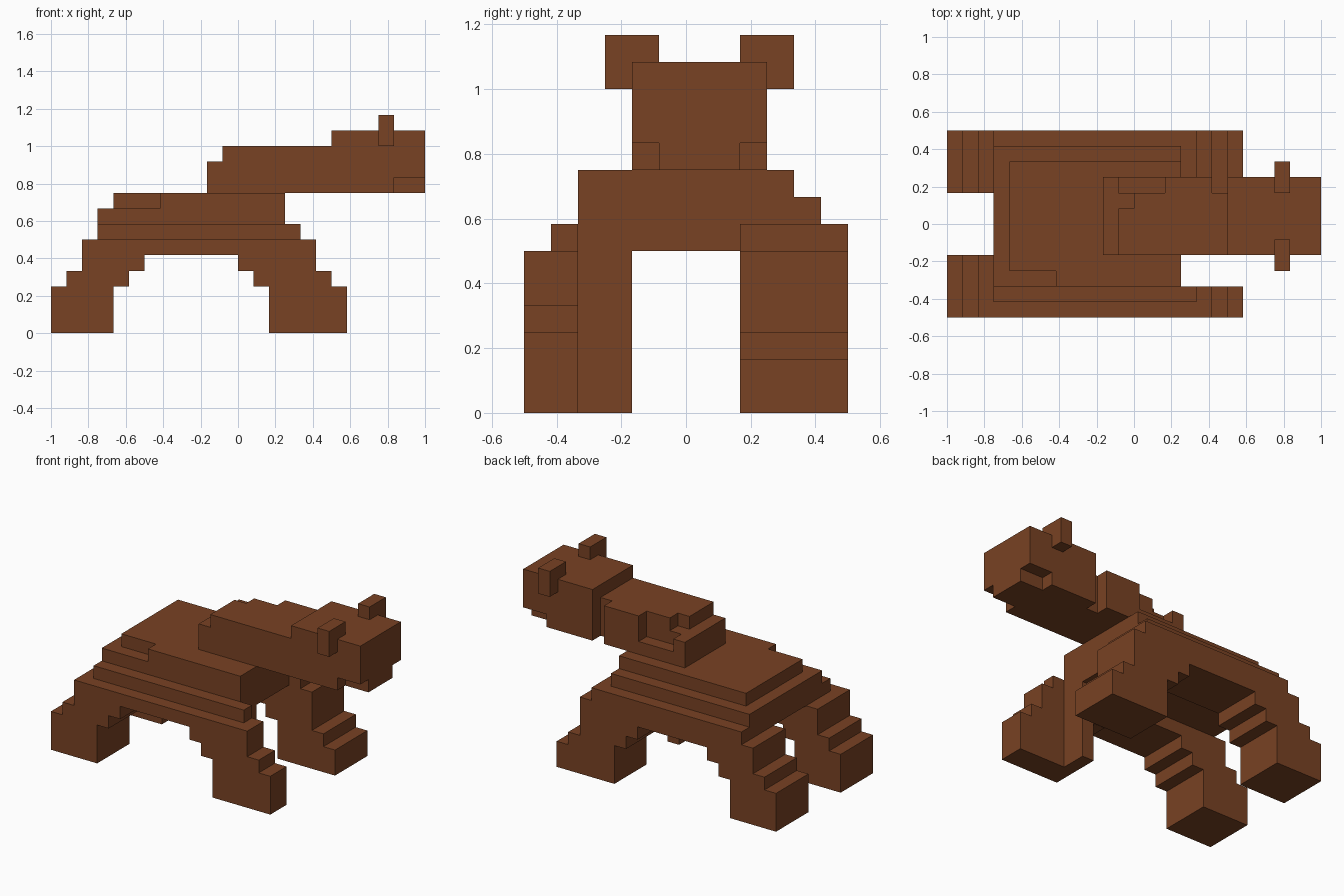
import bpy, bmesh
from mathutils import Vector

cube = bpy.data.objects.get("Cube")
if cube:
    bpy.data.objects.remove(cube, do_unlink=True)

U = 1 / 12  # size of one block

brown = bpy.data.materials.new("brown")
brown.use_nodes = True
COLOUR = (0.19, 0.054, 0.017, 1)
brown.diffuse_color = COLOUR
bsdf = next(n for n in brown.node_tree.nodes if n.type == 'BSDF_PRINCIPLED')
bsdf.inputs["Base Color"].default_value = COLOUR
bsdf.inputs["Roughness"].default_value = 0.9


def place(axis, a, b, c):
    """Profile point (a, b) at depth c along the extrusion axis."""
    return Vector({"x": (c, a, b), "y": (a, c, b), "z": (a, b, c)}[axis]) * U


def rect(x0, x1, y0, y1):
    return [(x0, y0), (x1, y0), (x1, y1), (x0, y1)]


def build(name, axis, prisms):
    """One object from (profile, low, high) prisms, in block units."""
    bm = bmesh.new()
    for profile, lo, hi in prisms:
        base = bm.faces.new([bm.verts.new(place(axis, a, b, lo)) for a, b in profile])
        ext = bmesh.ops.extrude_face_region(bm, geom=[base], use_keep_orig=True)
        top = [v for v in ext["geom"] if isinstance(v, bmesh.types.BMVert)]
        bmesh.ops.translate(bm, verts=top, vec=place(axis, 0, 0, hi - lo))
    bmesh.ops.recalc_face_normals(bm, faces=bm.faces[:])
    mesh = bpy.data.meshes.new(name)
    bm.to_mesh(mesh)
    bm.free()
    mesh.materials.append(brown)
    obj = bpy.data.objects.new(name, mesh)
    bpy.context.collection.objects.link(obj)
    return obj


# Stepped shell slabs
build("shell_top", "z", [
    ([(-8, -3), (-5, -3), (-5, -4), (3, -4), (3, 4), (-8, 4)], 8, 9)])
build("shell_middle", "z", [(rect(-9, 3, -4, 5), 7, 8)])
build("shell_base", "z", [
    ([(-9, -5), (4, -5), (4, -4), (3, -4), (3, 2), (4, 2), (4, 6), (-9, 6)], 6, 7)])

# Leg pairs: stepped arch, from the hind foot under the body to the front foot
ARCH = [(-10, 6), (-10, 4), (-11, 4), (-11, 3), (-12, 3), (-12, 0), (-8, 0),
        (-8, 3), (-7, 3), (-7, 4), (-6, 4), (-6, 5), (0, 5), (0, 4), (1, 4),
        (1, 3), (2, 3), (2, 0)]
long_front = [(7, 0), (7, 3), (6, 3), (6, 4), (5, 4), (5, 6)]
low_front = [(7, 0), (7, 2), (6, 2), (6, 3), (5, 3), (5, 6)]
cut_front = [(3, 0), (3, 6)]
build("near_legs", "y", [(ARCH + long_front, -6, -4), (ARCH + cut_front, -4, -2)])
build("far_legs", "y", [(ARCH + low_front, 2, 6)])

# Neck in three layers with chipped edges
build("neck", "z", [
    ([(-2, -2), (6, -2), (6, 2), (5, 2), (5, 3), (-2, 3)], 9, 10),
    ([(-2, -2), (6, -2), (6, 2), (5, 2), (5, 3), (2, 3), (2, 2), (-1, 2),
      (-1, 3), (-2, 3)], 10, 11),
    ([(-1, -2), (6, -2), (6, 2), (5, 2), (5, 3), (2, 3), (2, 2), (0, 2),
      (0, 1), (-1, 1)], 11, 12)])

# Head with a narrower muzzle underneath
build("head", "z", [(rect(6, 12, -2, 3), 10, 13)])
build("jaw", "z", [
    ([(6, -2), (10, -2), (10, -1), (12, -1), (12, 2), (10, 2), (10, 3), (6, 3)], 9, 10)])

# Ears hooked over the head's upper edges, mirrored about its middle
EAR = [(-3, 12), (-2, 12), (-2, 13), (-1, 13), (-1, 14), (-3, 14)]
build("near_ear", "x", [(EAR, 9, 10)])
build("far_ear", "x", [([(1 - y, z) for y, z in EAR], 9, 10)])
